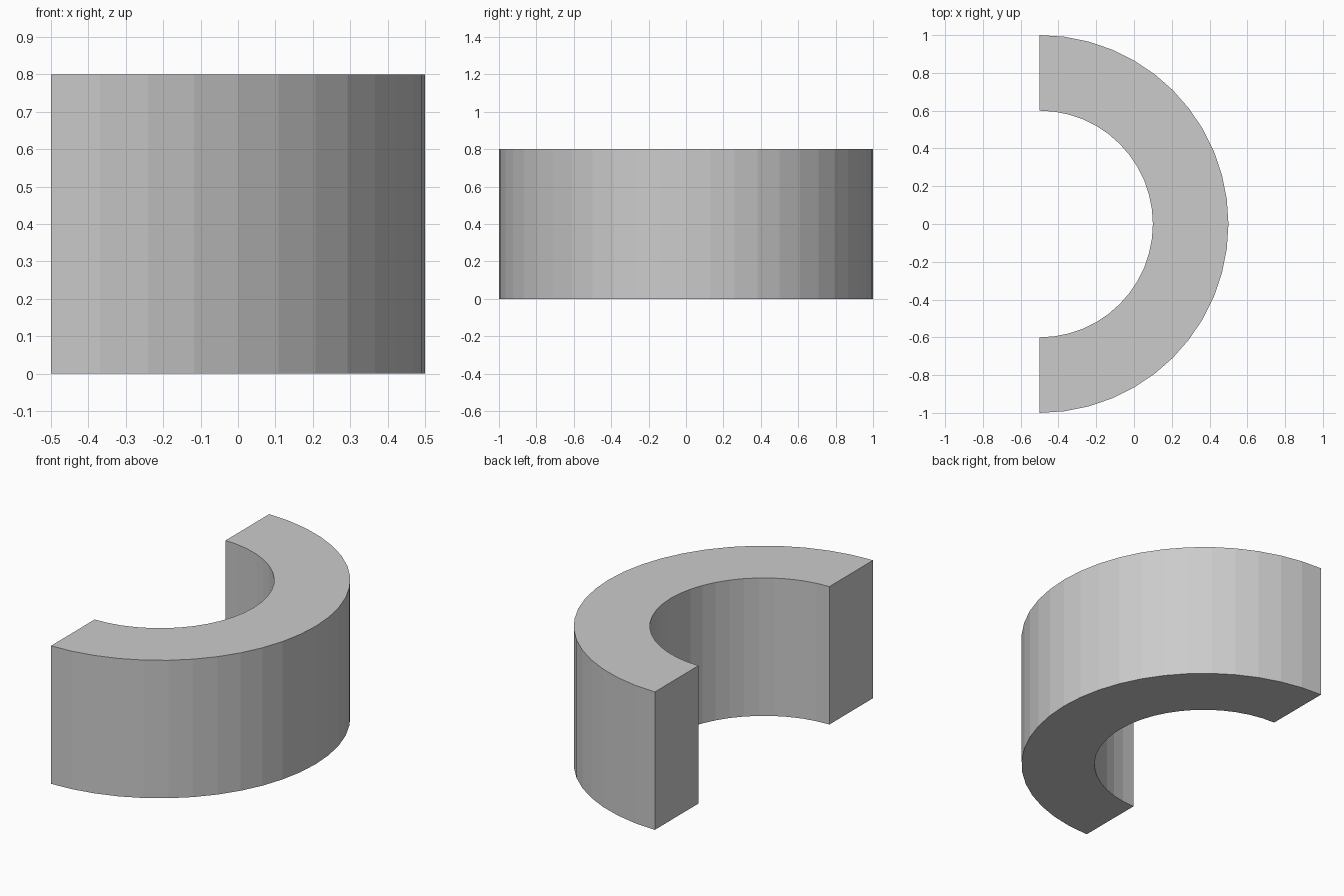
import bpy, bmesh, math

if "Cube" in bpy.data.objects:
    bpy.data.objects.remove(bpy.data.objects["Cube"])

OUTER, INNER, HEIGHT = 1.0, 0.6, 0.8
CENTRE_X, SEGMENTS = -0.5, 24


def arc(radius):
    """Half-circle points from the front end to the back end."""
    angles = [math.pi * (i / SEGMENTS - 0.5) for i in range(SEGMENTS + 1)]
    return [(CENTRE_X + radius * math.cos(a), radius * math.sin(a), 0) for a in angles]


# Half-ring base profile, extruded upward
bm = bmesh.new()
outline = arc(OUTER) + arc(INNER)[::-1]
base = bm.faces.new([bm.verts.new(p) for p in outline])
result = bmesh.ops.extrude_face_region(bm, geom=[base], use_keep_orig=True)
top = [g for g in result["geom"] if isinstance(g, bmesh.types.BMVert)]
bmesh.ops.translate(bm, verts=top, vec=(0, 0, HEIGHT))
bmesh.ops.recalc_face_normals(bm, faces=bm.faces)

# Flat-faceted half ring
mesh = bpy.data.meshes.new("half_ring")
bm.to_mesh(mesh)
bm.free()
half_ring = bpy.data.objects.new("half_ring", mesh)
bpy.context.collection.objects.link(half_ring)
